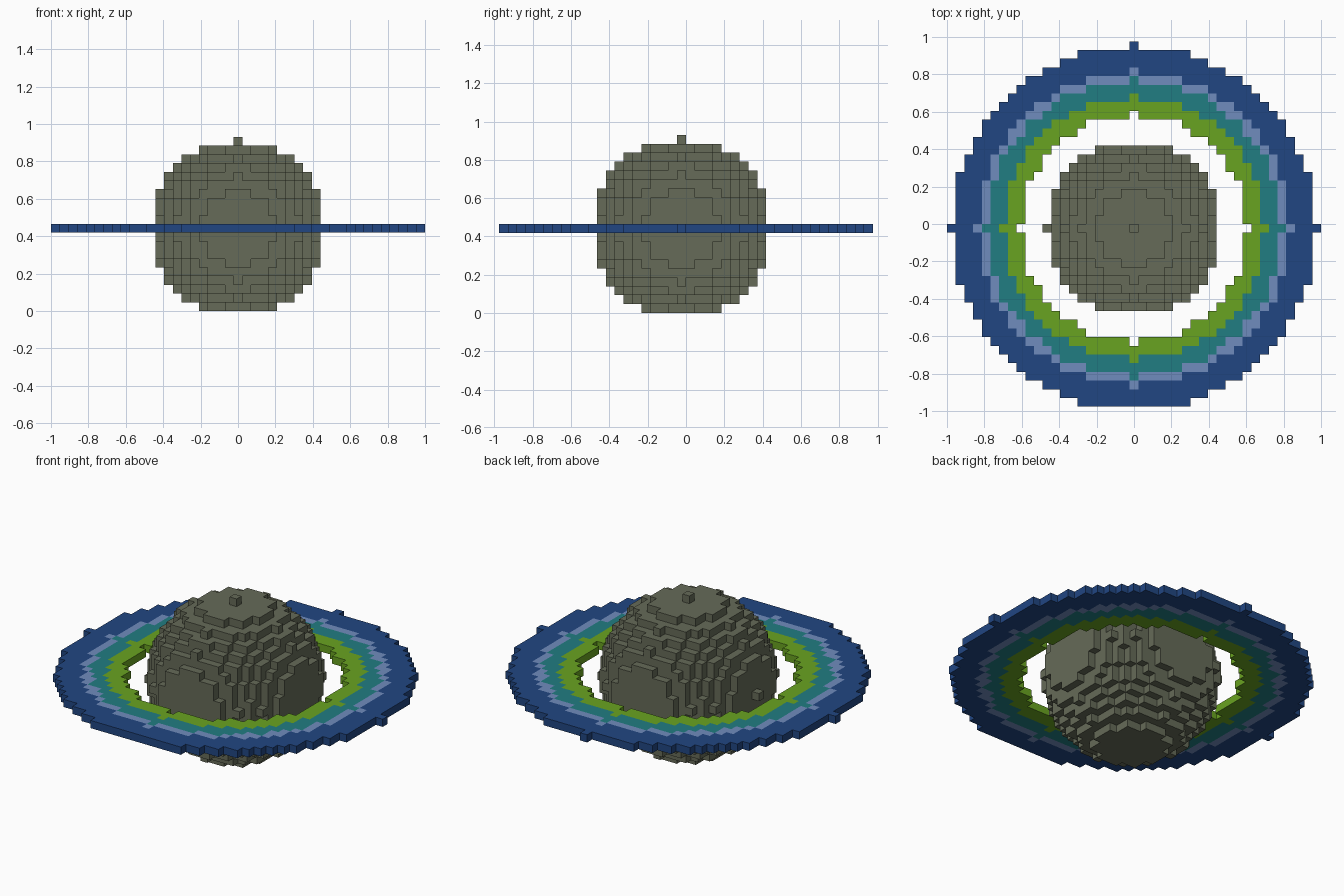
import bpy
import bmesh
from mathutils import Vector

cube = bpy.data.objects.get("Cube")
if cube:
    bpy.data.objects.remove(cube, do_unlink=True)

V = 2 / 43                                   # edge of one block
ORIGIN = Vector((0, -V / 2, 9.5 * V))        # middle of the centre block
AXES = [Vector(a) for a in ((1, 0, 0), (0, 1, 0), (0, 0, 1))]


def make_material(name, rgb):
    mat = bpy.data.materials.new(name)
    mat.use_nodes = True
    color = (*rgb, 1)
    mat.diffuse_color = color
    bsdf = mat.node_tree.nodes["Principled BSDF"]
    bsdf.inputs["Base Color"].default_value = color
    bsdf.inputs["Roughness"].default_value = 0.9
    return mat


def build_blocks(name, cells, solid, mat):
    """Make one mesh of the block sides that are not covered by solid."""
    bm = bmesh.new()
    corners = {}

    def corner(p):
        key = tuple(round(c * 2) for c in p)
        if key not in corners:
            corners[key] = bm.verts.new(ORIGIN + p * V)
        return corners[key]

    for cell in sorted(cells):
        c = Vector(cell)
        for n, axis in enumerate(AXES):
            u, w = AXES[(n + 1) % 3] / 2, AXES[(n + 2) % 3] / 2
            for sign in (1, -1):
                d = axis * sign
                if tuple(int(t) for t in c + d) in solid:
                    continue
                m = c + d / 2
                quad = [m - u - w, m + u - w, m + u + w, m - u + w]
                bm.faces.new([corner(p) for p in quad[::sign]])
    mesh = bpy.data.meshes.new(name)
    bm.to_mesh(mesh)
    bm.free()
    mesh.materials.append(mat)
    obj = bpy.data.objects.new(name, mesh)
    bpy.context.collection.objects.link(obj)
    return obj


# Planet: a ball of blocks with single blocks at the top and one side
R = 10
planet = {(x, y, z)
          for x in range(-R, R) for y in range(1 - R, R) for z in range(1 - R, R + 1)
          if x * x + y * y + z * z <= R * R}
build_blocks("planet", planet, planet, make_material("grey olive", (0.133, 0.147, 0.098)))

# Ring: four flat bands, one block thick
bands = [
    ("inner_ring", "leaf green", (0.141, 0.366, 0.015), 13, 15),
    ("middle_ring", "teal", (0.015, 0.205, 0.223), 15, 17),
    ("thin_ring", "pale blue", (0.162, 0.262, 0.515), 17, 18),
    ("outer_ring", "deep blue", (0.015, 0.061, 0.223), 18, 21),
]


def band_cells(inner, outer):
    return {(x, y, 0) for x in range(-21, 22) for y in range(-20, 22)
            if inner ** 2 < x * x + y * y <= outer ** 2}


whole_ring = band_cells(13, 21)
for name, color_name, rgb, inner, outer in bands:
    build_blocks(name, band_cells(inner, outer), whole_ring, make_material(color_name, rgb))
